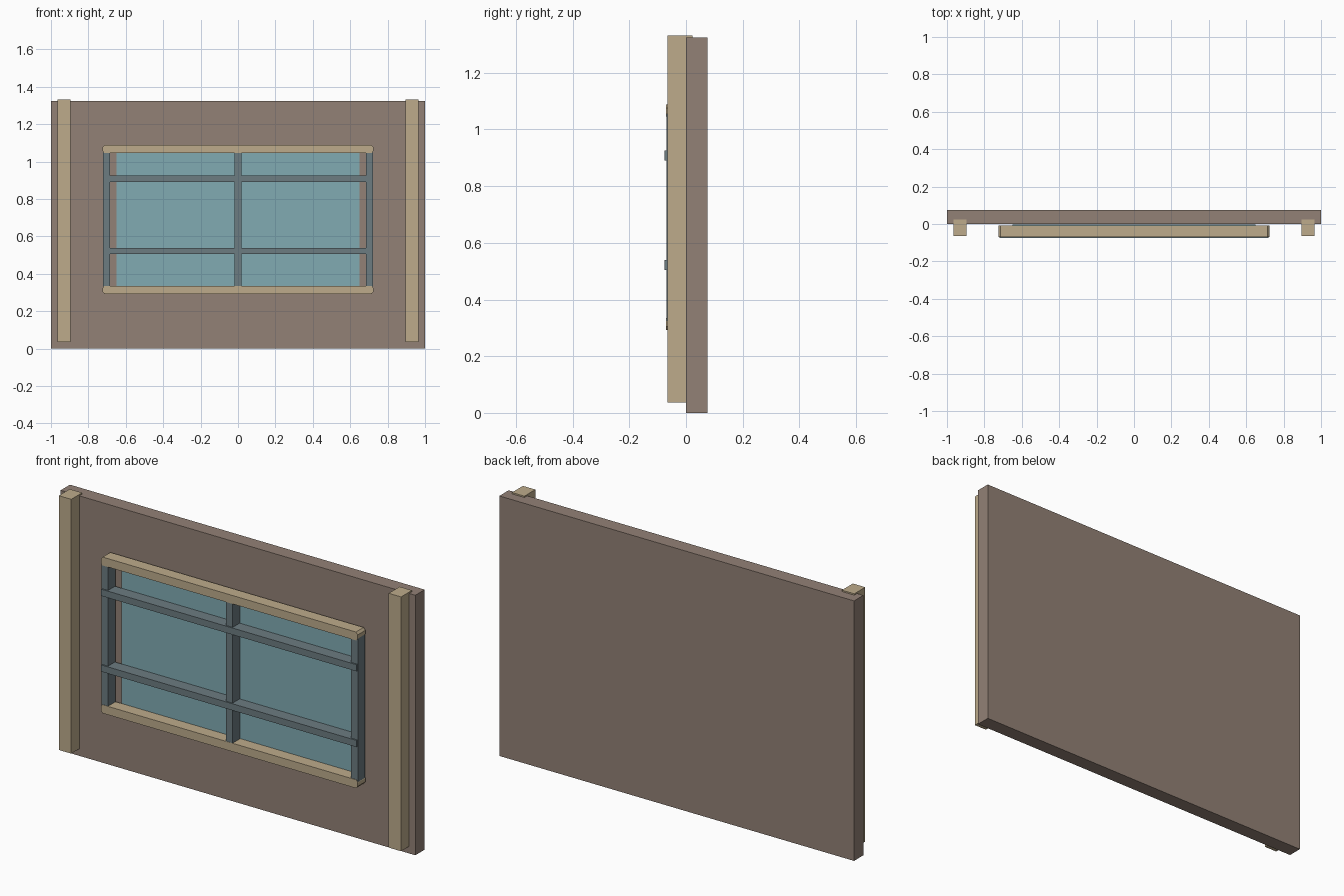
import bpy, bmesh

if "Cube" in bpy.data.objects:
    bpy.data.objects.remove(bpy.data.objects["Cube"])

def material(name, rgb):
    m = bpy.data.materials.new(name)
    m.diffuse_color = (*rgb, 1)
    m.use_nodes = True
    m.node_tree.nodes["Principled BSDF"].inputs["Base Color"].default_value = m.diffuse_color
    return m

BROWN = material("wall_brown", (0.29, 0.22, 0.18))
TAN = material("tan_wood", (0.51, 0.41, 0.26))
GREY = material("slate_grey", (0.15, 0.20, 0.22))
GLASS = material("glass_blue", (0.22, 0.41, 0.45))

def prism(name, outline, y0, y1, mat):
    """Extrude an x-z outline from y0 back to y1."""
    bm = bmesh.new()
    face = bm.faces.new([bm.verts.new((x, y0, z)) for x, z in outline])
    ext = bmesh.ops.extrude_face_region(bm, geom=[face])
    for v in ext["geom"]:
        if isinstance(v, bmesh.types.BMVert):
            v.co.y = y1
    bmesh.ops.recalc_face_normals(bm, faces=bm.faces[:])
    me = bpy.data.meshes.new(name)
    bm.to_mesh(me)
    bm.free()
    me.materials.append(mat)
    ob = bpy.data.objects.new(name, me)
    bpy.context.collection.objects.link(ob)
    return ob

def box(name, x0, x1, y0, y1, z0, z1, mat):
    return prism(name, [(x0, z0), (x1, z0), (x1, z1), (x0, z1)], y0, y1, mat)

# wall panel
box("wall_panel", -1, 1, 0, 0.075, 0, 1.325, BROWN)

# side posts and window stiles, left and right
for side, s in (("left", -1), ("right", 1)):
    xs = sorted((s * 0.895, s * 0.965))
    box(f"{side}_post", *xs, -0.065, 0.023, 0.036, 1.332, TAN)
    xs = sorted((s * 0.685, s * 0.723))
    box(f"{side}_window_stile", *xs, -0.068, -0.01, 0.305, 1.075, GREY)

# head and sill rails with clipped outer corners
def rail(name, z_in, z_out):
    d = 0.012 if z_out > z_in else -0.012
    half = [(0.716, z_in), (0.724, z_in + d), (0.724, z_out - d), (0.714, z_out)]
    prism(name, half + [(-x, z) for x, z in reversed(half)], -0.07, -0.008, TAN)

rail("window_head", 1.045, 1.088)
rail("window_sill", 0.335, 0.292)

# glass pane
box("glass_pane", -0.65, 0.65, -0.008, -0.003, 0.335, 1.045, GLASS)

# glazing bars
box("vertical_bar", -0.018, 0.018, -0.069, -0.01, 0.32, 1.06, GREY)
for name, z in (("upper_bar", 0.908), ("lower_bar", 0.522)):
    box(name, -0.72, 0.72, -0.075, -0.012, z - 0.017, z + 0.017, GREY)
